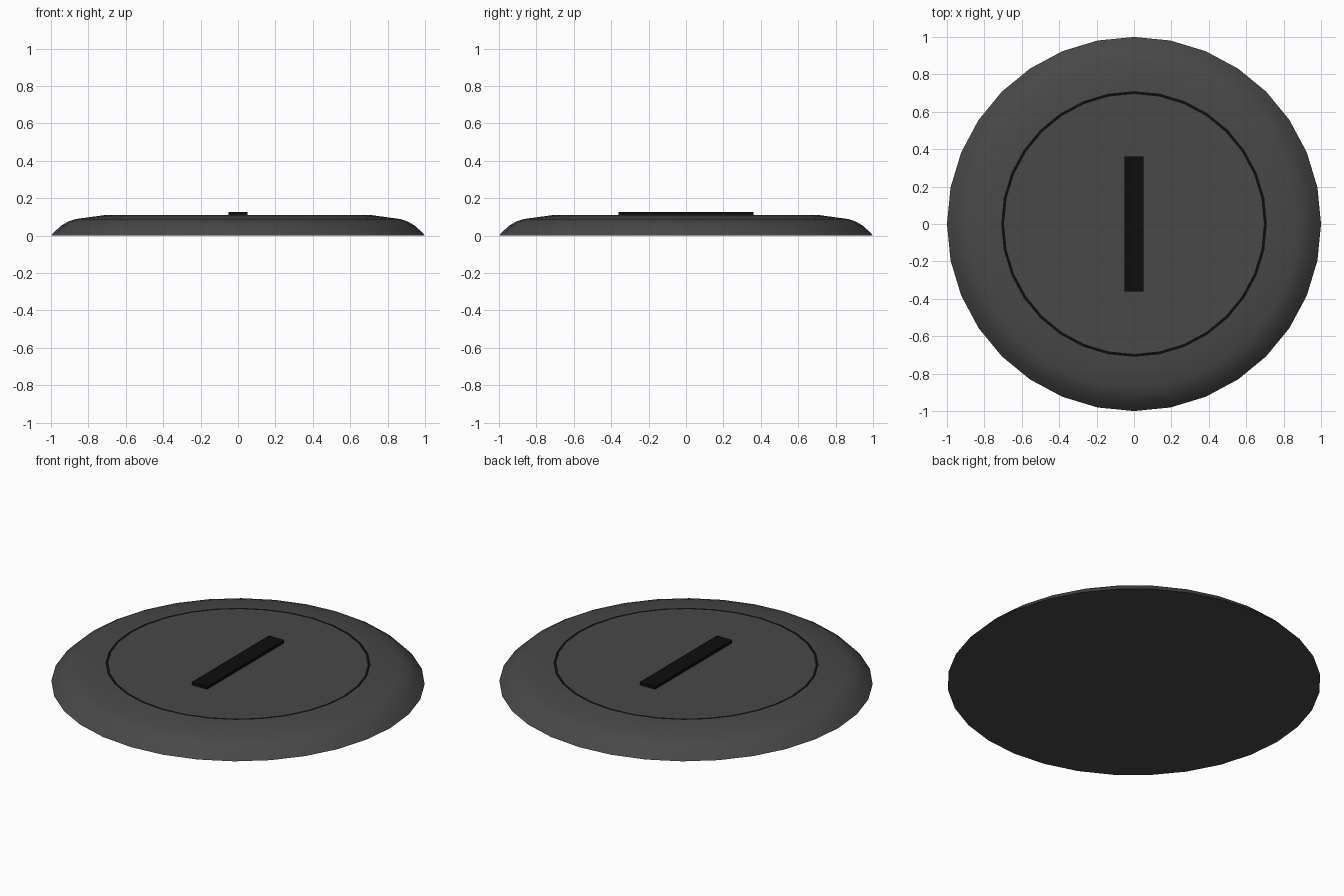
import bpy, bmesh, math

if "Cube" in bpy.data.objects:
    bpy.data.objects.remove(bpy.data.objects["Cube"])

SIDES = 32


def material(name, value):
    m = bpy.data.materials.new(name)
    m.diffuse_color = (value, value, value, 1)
    m.use_nodes = True
    m.node_tree.nodes["Principled BSDF"].inputs["Base Color"].default_value = m.diffuse_color
    return m


dark_grey = material("dark_grey", 0.065)
black = material("black", 0.004)


def add_object(name, bm, mats):
    bmesh.ops.recalc_face_normals(bm, faces=bm.faces)
    me = bpy.data.meshes.new(name)
    bm.to_mesh(me)
    bm.free()
    for m in mats:
        me.materials.append(m)
    ob = bpy.data.objects.new(name, me)
    bpy.context.collection.objects.link(ob)
    return ob


# domed disc: lathe profile (radius, height) from the bottom rim to the flat top
profile = [(1.0, 0.0), (0.975, 0.026), (0.945, 0.053), (0.91, 0.074),
           (0.87, 0.088), (0.71, 0.11), (0.695, 0.11)]
bm = bmesh.new()
rings = []
for r, z in profile:
    rings.append([bm.verts.new((r * math.cos(a), r * math.sin(a), z))
                  for a in (2 * math.pi * i / SIDES for i in range(SIDES))])
for k in range(len(rings) - 1):
    lo, hi = rings[k], rings[k + 1]
    for i in range(SIDES):
        j = (i + 1) % SIDES
        f = bm.faces.new((lo[i], lo[j], hi[j], hi[i]))
        f.smooth = True
        # the last band is the thin black ring line
        f.material_index = 1 if k == len(rings) - 2 else 0
bm.faces.new(rings[-1])
bm.faces.new(rings[0][::-1])
disc = add_object("disc_body", bm, [dark_grey, black])
bpy.context.view_layer.objects.active = disc
disc.select_set(True)
bpy.ops.object.shade_smooth_by_angle(angle=math.radians(30))

# raised black bar on the top
bm = bmesh.new()
bmesh.ops.create_cube(bm, size=1)
bmesh.ops.scale(bm, verts=bm.verts, vec=(0.10, 0.72, 0.02))
bmesh.ops.translate(bm, verts=bm.verts, vec=(0, 0, 0.117))
add_object("marker_bar", bm, [black])
